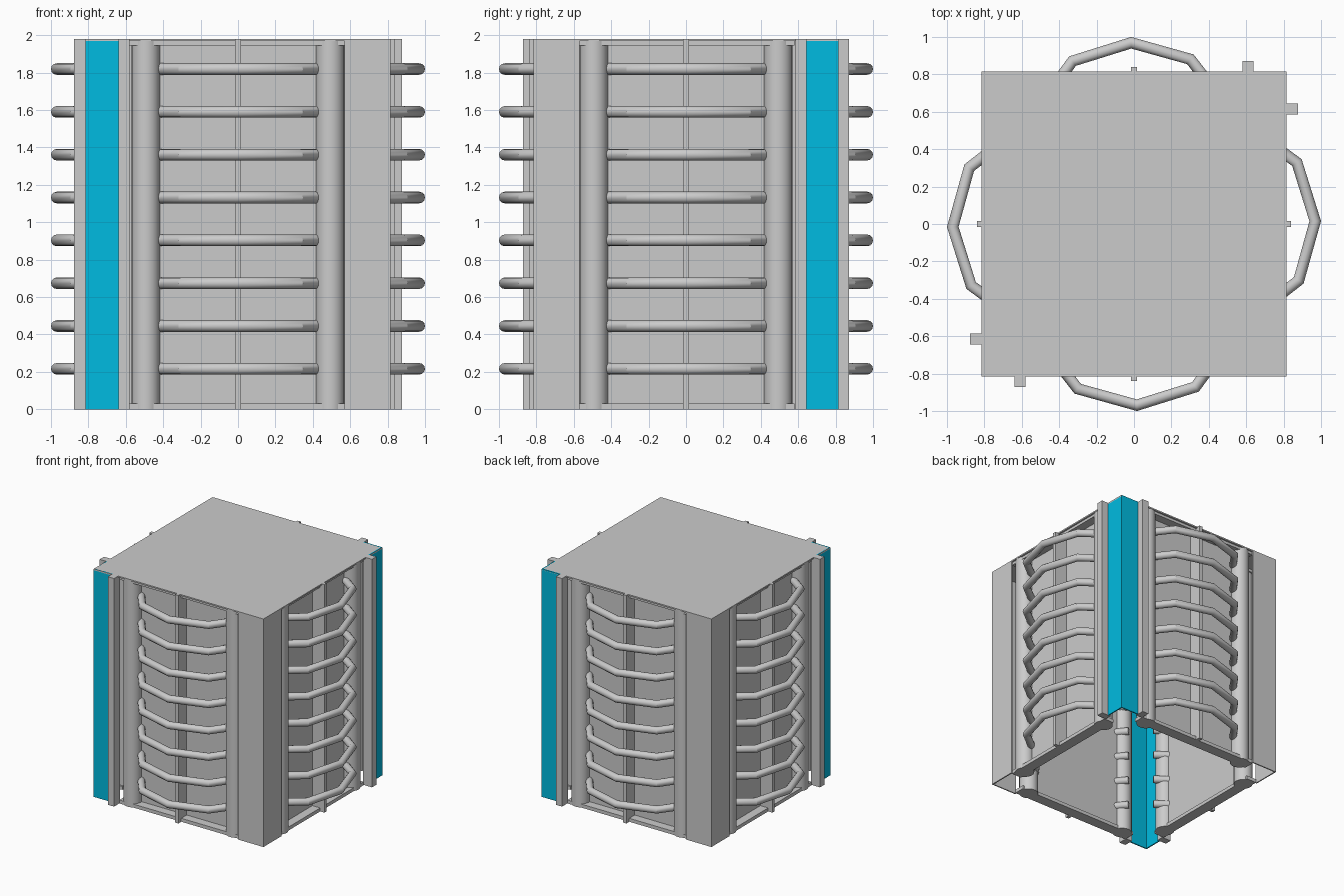
import bpy, bmesh
from math import pi, radians

if "Cube" in bpy.data.objects:
    bpy.data.objects.remove(bpy.data.objects["Cube"])

W = 0.815      # half width of the cabinet
H = 1.98       # total height
SIDES = ("front", "right", "back", "left")

cyan = bpy.data.materials.new("cyan")
cyan.diffuse_color = (0.0, 0.5, 0.75, 1)
cyan.use_nodes = True
cyan.node_tree.nodes["Principled BSDF"].inputs["Base Color"].default_value = cyan.diffuse_color


def finish(name, bm, turn=0.0, mat=None):
    bmesh.ops.recalc_face_normals(bm, faces=bm.faces)
    me = bpy.data.meshes.new(name)
    bm.to_mesh(me)
    bm.free()
    ob = bpy.data.objects.new(name, me)
    bpy.context.collection.objects.link(ob)
    ob.rotation_euler.z = turn
    if mat:
        me.materials.append(mat)
    return ob


def prism(name, outline, z0, z1, turn=0.0, mat=None):
    bm = bmesh.new()
    face = bm.faces.new([bm.verts.new((x, y, z0)) for x, y in outline])
    new = bmesh.ops.extrude_face_region(bm, geom=[face])["geom"]
    for v in new:
        if isinstance(v, bmesh.types.BMVert):
            v.co.z = z1
    return finish(name, bm, turn, mat)


def box(name, x0, x1, y0, y1, z0, z1, turn=0.0):
    return prism(name, [(x0, y0), (x1, y0), (x1, y1), (x0, y1)], z0, z1, turn)


def smooth(ob):
    bpy.ops.object.select_all(action='DESELECT')
    ob.select_set(True)
    bpy.context.view_layer.objects.active = ob
    if ob.type == 'CURVE':
        bpy.ops.object.convert(target='MESH')
    bpy.ops.object.shade_smooth_by_angle(angle=radians(32))


def pole(name, x, y, r, turn):
    bm = bmesh.new()
    bmesh.ops.create_cone(bm, cap_ends=True, segments=24, radius1=r, radius2=r, depth=H)
    bmesh.ops.translate(bm, verts=bm.verts, vec=(x, y, H / 2))
    smooth(finish(name, bm, turn))


def rods(name, turn):
    # eight bent bars, each running through the poles into the inside
    half = [(0.495, -0.635), (0.315, -0.876)]
    path = [(-x, y) for x, y in half] + [(0, -0.969)] + half[::-1]
    cu = bpy.data.curves.new(name, 'CURVE')
    cu.dimensions = '3D'
    cu.bevel_depth = 0.031
    cu.bevel_resolution = 4
    cu.use_fill_caps = True
    for i in range(8):
        sp = cu.splines.new('POLY')
        sp.points.add(len(path) - 1)
        for p, (x, y) in zip(sp.points, path):
            p.co = (x, y, 0.216 + 0.229 * i, 1)
    ob = bpy.data.objects.new(name, cu)
    bpy.context.collection.objects.link(ob)
    ob.rotation_euler.z = turn + radians(0.9)
    smooth(ob)


# roof plate
box("roof", -W, W, -W, W, H - 0.012, H)

for k, side in enumerate(SIDES):
    t = k * pi / 2
    # recessed wall with central fin and ledges at top and bottom
    box(side + "_panel", -0.49, 0.49, -0.725, -0.715, 0, H - 0.01, t)
    box(side + "_fin", -0.015, 0.015, -0.84, -0.72, 0, H, t)
    box(side + "_bottom_rail", -0.58, 0.58, -0.8, -0.705, 0, 0.03, t)
    box(side + "_top_rail", -0.58, 0.58, -0.8, -0.705, H - 0.035, H - 0.01, t)
    # round poles and bent rods
    for s, tag in ((-1, "a"), (1, "b")):
        pole(f"{side}_pole_{tag}", s * 0.493, -0.737, 0.076, t)
    rods(side + "_rods", t)

    # folded corner sheet: cyan at front left and back right, grey elsewhere
    is_cyan = k % 2 == 0
    e = W - (0.175 if is_cyan else 0.245)
    i = W - 0.01
    prism(side + "_corner", [(-W, -W), (-e, -W), (-e, -i), (-i, -i), (-i, -e), (-W, -e)],
          0, H - 0.012 if not is_cyan else H, t, cyan if is_cyan else None)
    # square posts beside the cyan corners
    if is_cyan:
        box(side + "_post_a", -0.64, -0.58, -0.872, -0.79, 0, H, t)
        box(side + "_post_b", -0.877, -0.79, -0.645, -0.585, 0, H, t)
